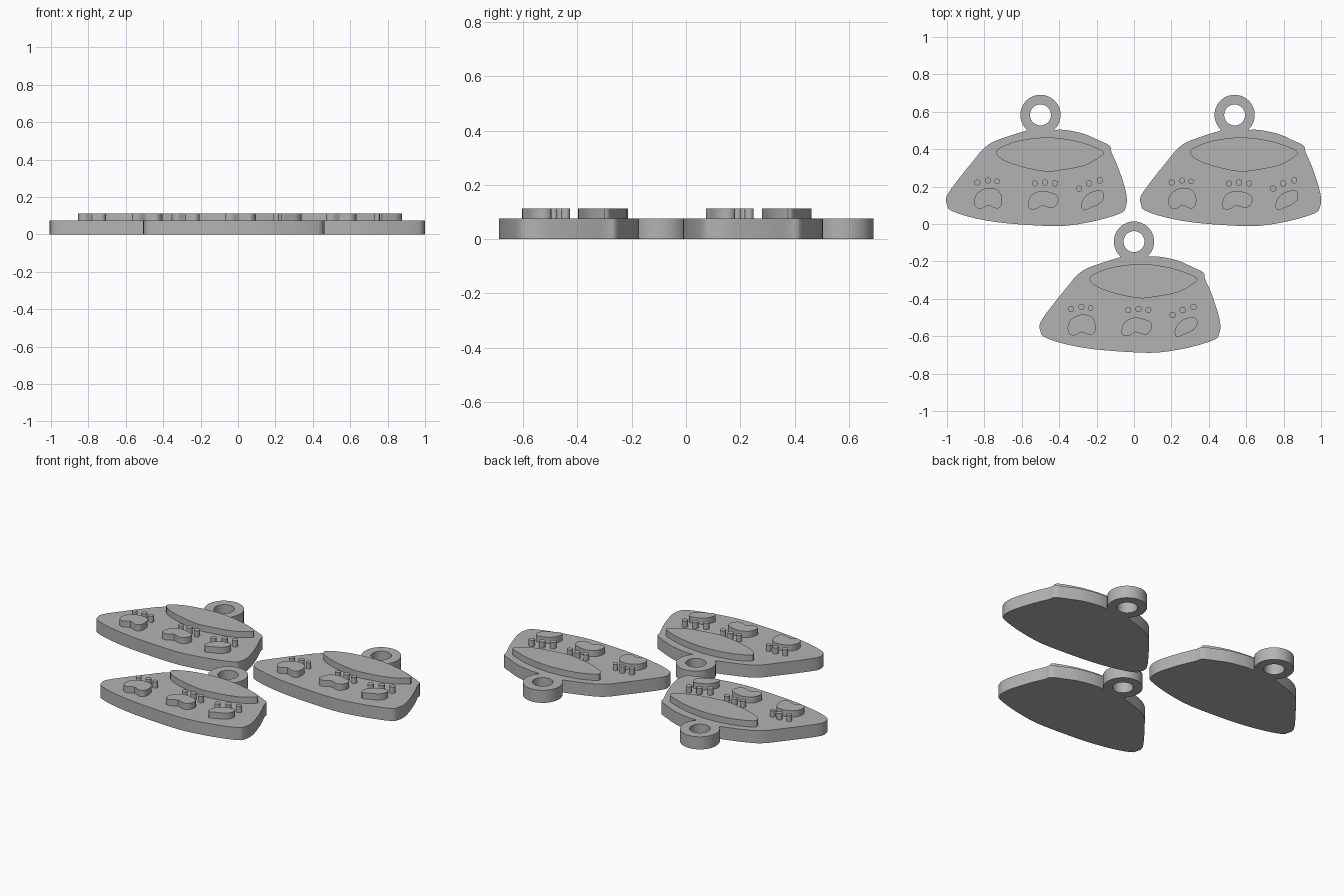
import bpy, bmesh, math
from mathutils import Vector

if "Cube" in bpy.data.objects:
    bpy.data.objects.remove(bpy.data.objects["Cube"])

BASE_TOP = 0.075
RELIEF_TOP = 0.112
RELIEF_BOTTOM = 0.055

grey = bpy.data.materials.new("plain_grey")
grey.diffuse_color = (0.45, 0.45, 0.45, 1)
grey.use_nodes = True
grey.node_tree.nodes["Principled BSDF"].inputs["Base Color"].default_value = grey.diffuse_color


def smooth(pts, closed=True, steps=3):
    """Catmull-Rom curve through the given points."""
    p = [Vector(q) for q in pts]
    n = len(p)
    get = (lambda i: p[i % n]) if closed else (lambda i: p[max(0, min(n - 1, i))])
    out = []
    for i in range(n if closed else n - 1):
        a, b, c, d = (get(i + k) for k in (-1, 0, 1, 2))
        for s in range(steps):
            t = s / steps
            out.append(0.5 * (2 * b + (c - a) * t + (2 * a - 5 * b + 4 * c - d) * t * t
                              + (3 * b - a - 3 * c + d) * t ** 3))
    return out if closed else out + [p[-1]]


def arc(cx, cy, r, a0=0, a1=360, n=24):
    """Points on an arc; a full circle leaves out the repeated end point."""
    m = n if a1 - a0 == 360 else n - 1
    return [(cx + r * math.cos(math.radians(a0 + (a1 - a0) * i / m)),
             cy + r * math.sin(math.radians(a0 + (a1 - a0) * i / m))) for i in range(n)]


def plate(name, loops, z0, z1):
    """Extrude filled outlines (further loops are holes) from z0 to z1."""
    cu = bpy.data.curves.new(name, 'CURVE')
    cu.dimensions = '2D'
    cu.fill_mode = 'BOTH'
    cu.extrude = (z1 - z0) / 2
    for pts in loops:
        sp = cu.splines.new('POLY')
        sp.points.add(len(pts) - 1)
        for q, co in zip(sp.points, pts):
            q.co = (co[0], co[1], 0, 1)
        sp.use_cyclic_u = True
    tmp = bpy.data.objects.new(name + "_curve", cu)
    bpy.context.collection.objects.link(tmp)
    bpy.context.view_layer.update()
    dg = bpy.context.evaluated_depsgraph_get()
    me = bpy.data.meshes.new_from_object(tmp.evaluated_get(dg))
    bpy.data.objects.remove(tmp)
    me.name = name
    bm = bmesh.new()
    bm.from_mesh(me)
    bmesh.ops.remove_doubles(bm, verts=bm.verts, dist=0.0005)
    bmesh.ops.translate(bm, verts=bm.verts, vec=(0, 0, (z0 + z1) / 2))
    bmesh.ops.recalc_face_normals(bm, faces=bm.faces)
    bm.to_mesh(me)
    bm.free()
    me.materials.clear()
    me.materials.append(grey)
    ob = bpy.data.objects.new(name, me)
    bpy.context.collection.objects.link(ob)
    bpy.ops.object.select_all(action='DESELECT')
    ob.select_set(True)
    bpy.context.view_layer.objects.active = ob
    bpy.ops.object.shade_smooth_by_angle(angle=math.radians(30))
    return ob


# Bowl outline, anticlockwise from the left of the hanging ring
bowl = [(-.073, -.083), (-.16, -.11), (-.255, -.145), (-.31, -.185), (-.355, -.24),
        (-.42, -.32), (-.50, -.43), (-.50, -.48), (-.48, -.51), (-.38, -.545),
        (-.22, -.575), (0, -.592), (.14, -.592), (.30, -.565), (.43, -.525),
        (.455, -.495), (.462, -.45), (.45, -.385), (.415, -.28), (.38, -.2),
        (.37, -.165), (.31, -.135), (.23, -.1), (.13, -.08), (.073, -.08)]
outline = smooth(bowl, closed=False) + arc(0, 0, .108, -46, 226, 22)
ring_hole = arc(0, 0, .056, n=32)

# Raised bowl opening
opening = smooth([(-.238, -.2), (-.21, -.172), (-.11, -.136), (.045, -.12), (.195, -.14),
                  (.307, -.178), (.338, -.2), (.322, -.222), (.238, -.27), (.1, -.297),
                  (.02, -.302), (-.11, -.275), (-.205, -.238)])

# Paw pads
pads = [
    [(-.355, -.46), (-.34, -.42), (-.302, -.395), (-.26, -.39), (-.222, -.406),
     (-.205, -.447), (-.211, -.488), (-.238, -.5), (-.28, -.484), (-.318, -.503), (-.345, -.492)],
    [(-.067, -.48), (-.05, -.43), (-.003, -.407), (.04, -.41), (.088, -.43),
     (.094, -.463), (.072, -.494), (.04, -.494), (.008, -.484), (-.024, -.503), (-.056, -.503)],
    [(.217, -.484), (.238, -.436), (.28, -.41), (.326, -.404), (.34, -.436),
     (.318, -.473), (.27, -.495), (.232, -.51)],
]

# Toes: x, y, radius
toes = [(-.337, -.361, .016), (-.281, -.35, .016), (-.232, -.355, .015),
        (-.03, -.366, .016), (.024, -.361, .017), (.077, -.366, .016),
        (.206, -.393, .017), (.26, -.366, .017), (.318, -.35, .017)]

# One tag, then linked copies in the three places
parts = [plate("tag_base", [outline, ring_hole], 0, BASE_TOP),
         plate("bowl_opening", [opening], RELIEF_BOTTOM, RELIEF_TOP)]
parts += [plate("paw_pad", [smooth(p)], RELIEF_BOTTOM, RELIEF_TOP) for p in pads]
parts += [plate("paw_toe", [arc(*t, n=14)], RELIEF_BOTTOM, RELIEF_TOP) for t in toes]

for x, y in ((-.5, .583), (.538, .583)):
    for ob in parts:
        dup = ob.copy()
        dup.location = (x, y, 0)
        bpy.context.collection.objects.link(dup)
for ob in parts:
    ob.location = (0, -.094, 0)
